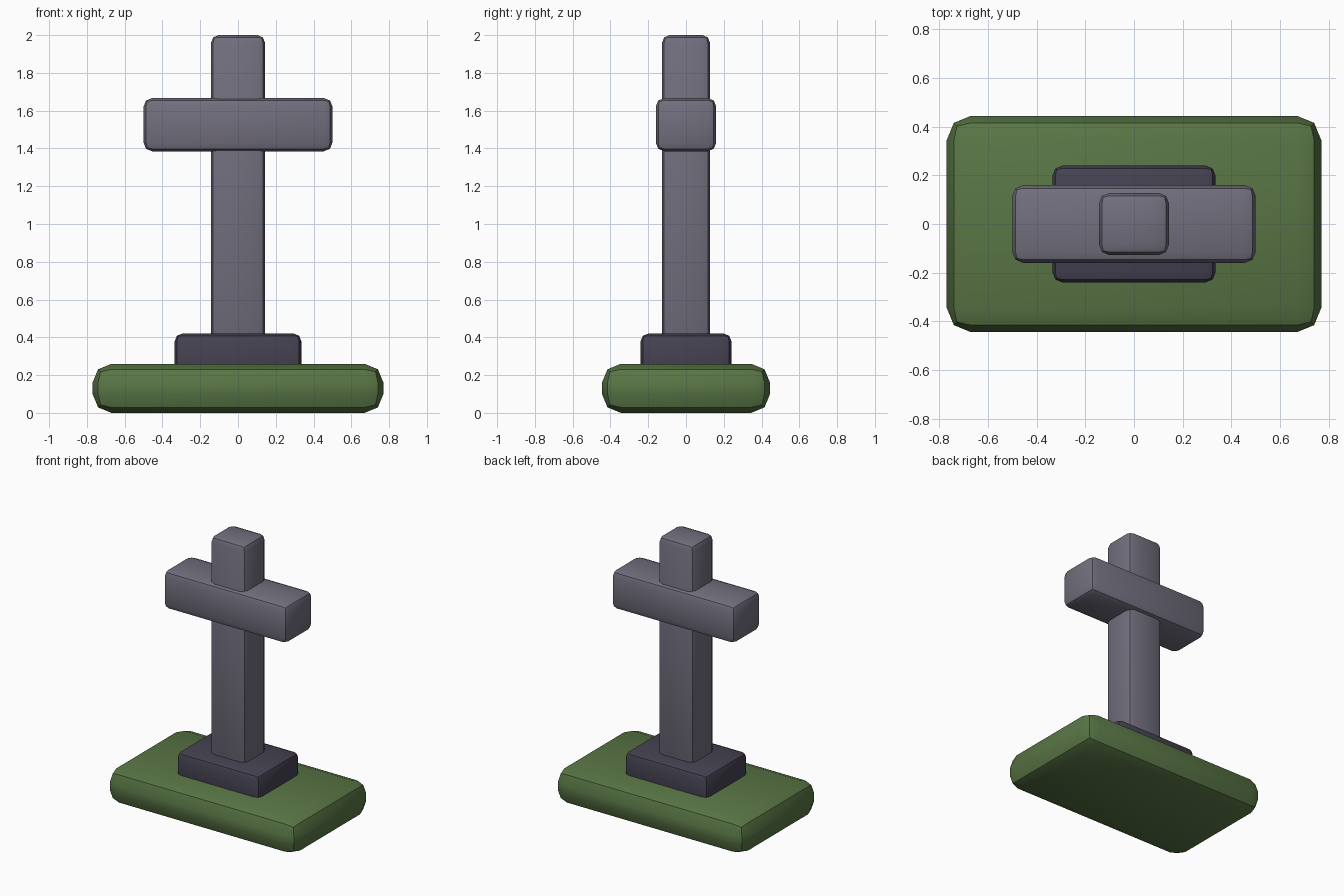
import bpy

if "Cube" in bpy.data.objects:
    bpy.data.objects.remove(bpy.data.objects["Cube"])


def material(name, rgb):
    m = bpy.data.materials.new(name)
    m.diffuse_color = (*rgb, 1)
    m.use_nodes = True
    m.node_tree.nodes["Principled BSDF"].inputs["Base Color"].default_value = m.diffuse_color
    return m


def rounded_box(name, half_x, half_y, z0, z1, bevel, mat):
    """Box centred on x = y = 0 with a two-step rounded edge."""
    bpy.ops.mesh.primitive_cube_add(size=1, location=(0, 0, (z0 + z1) / 2))
    o = bpy.context.object
    o.name = name
    o.scale = (2 * half_x, 2 * half_y, z1 - z0)
    bpy.ops.object.transform_apply(location=False, rotation=False, scale=True)
    mod = o.modifiers.new("Bevel", 'BEVEL')
    mod.width = bevel
    mod.segments = 2
    bpy.ops.object.modifier_apply(modifier=mod.name)
    bpy.ops.object.shade_smooth_by_angle(angle=0.5236)
    o.data.materials.append(mat)
    return o


grass = material("grass", (0.10, 0.18, 0.06))
stone = material("stone", (0.17, 0.16, 0.21))
dark_stone = material("dark_stone", (0.06, 0.055, 0.085))

# Grassy mound, plinth and the cross
rounded_box("grass_mound", 0.77, 0.445, 0.0, 0.26, 0.1, grass)
rounded_box("plinth", 0.335, 0.24, 0.17, 0.42, 0.04, dark_stone)
rounded_box("upright_post", 0.143, 0.127, 0.34, 2.0, 0.04, stone)
rounded_box("crossbar", 0.5, 0.16, 1.385, 1.667, 0.045, stone)
